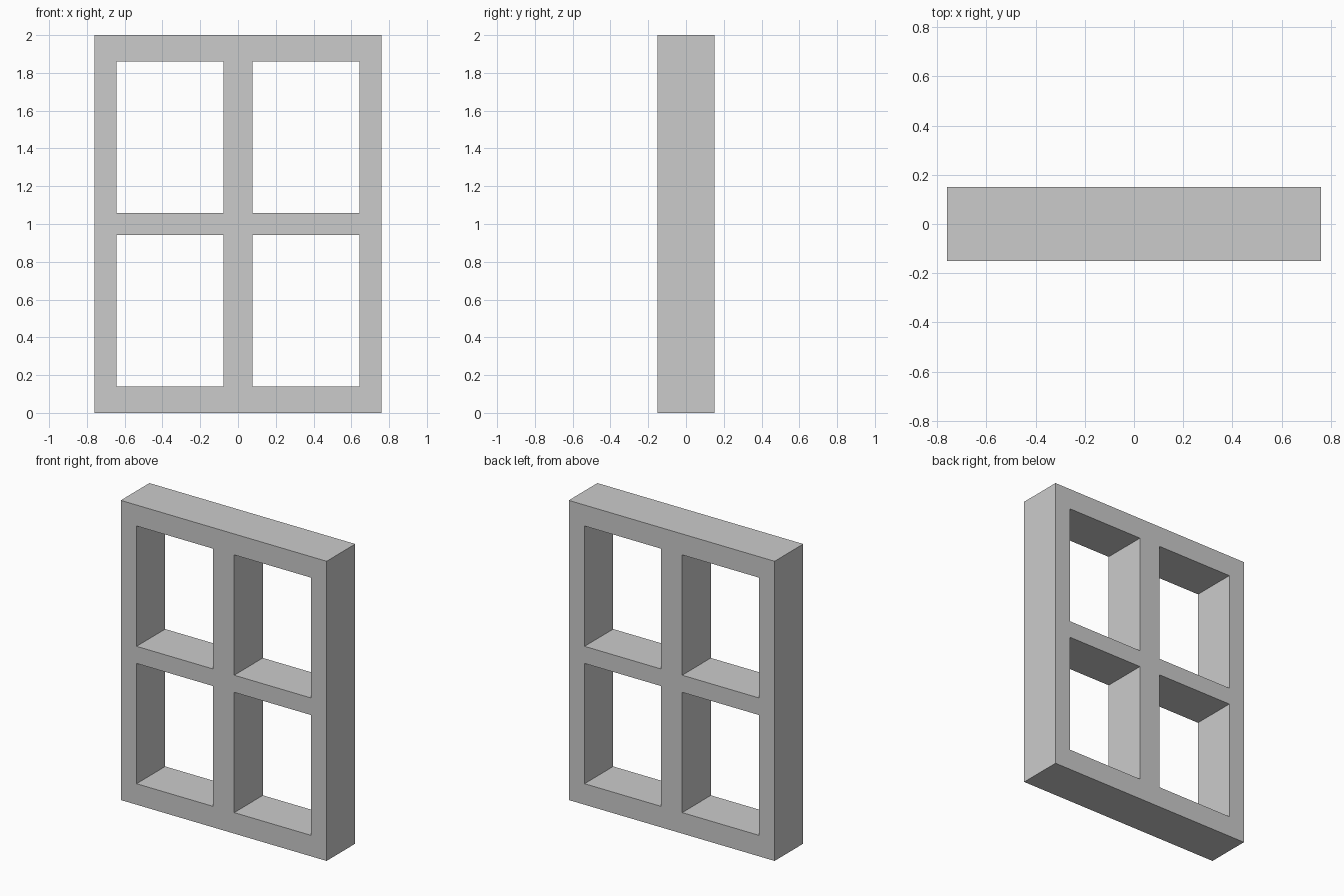
import bpy
import bmesh

if "Cube" in bpy.data.objects:
    bpy.data.objects.remove(bpy.data.objects["Cube"])

DEPTH = 0.302
# Bar edges across the width and up the height
XS = [-0.76, -0.643, -0.078, 0.078, 0.643, 0.76]
ZS = [0.0, 0.14, 0.943, 1.057, 1.86, 2.0]

bm = bmesh.new()

# Front face: grid of cells, leaving the four panes open
grid = [[bm.verts.new((x, -DEPTH / 2, z)) for z in ZS] for x in XS]
for i in range(len(XS) - 1):
    for j in range(len(ZS) - 1):
        if i % 2 and j % 2:
            continue
        bm.faces.new((grid[i][j], grid[i + 1][j],
                      grid[i + 1][j + 1], grid[i][j + 1]))

# Thickness: extrude the whole lattice to the back
result = bmesh.ops.extrude_face_region(bm, geom=bm.faces[:], use_keep_orig=True)
back = [g for g in result["geom"] if isinstance(g, bmesh.types.BMVert)]
bmesh.ops.translate(bm, verts=back, vec=(0, DEPTH, 0))
bmesh.ops.recalc_face_normals(bm, faces=bm.faces[:])

mesh = bpy.data.meshes.new("window_frame")
bm.to_mesh(mesh)
bm.free()
frame = bpy.data.objects.new("window_frame", mesh)
bpy.context.collection.objects.link(frame)
